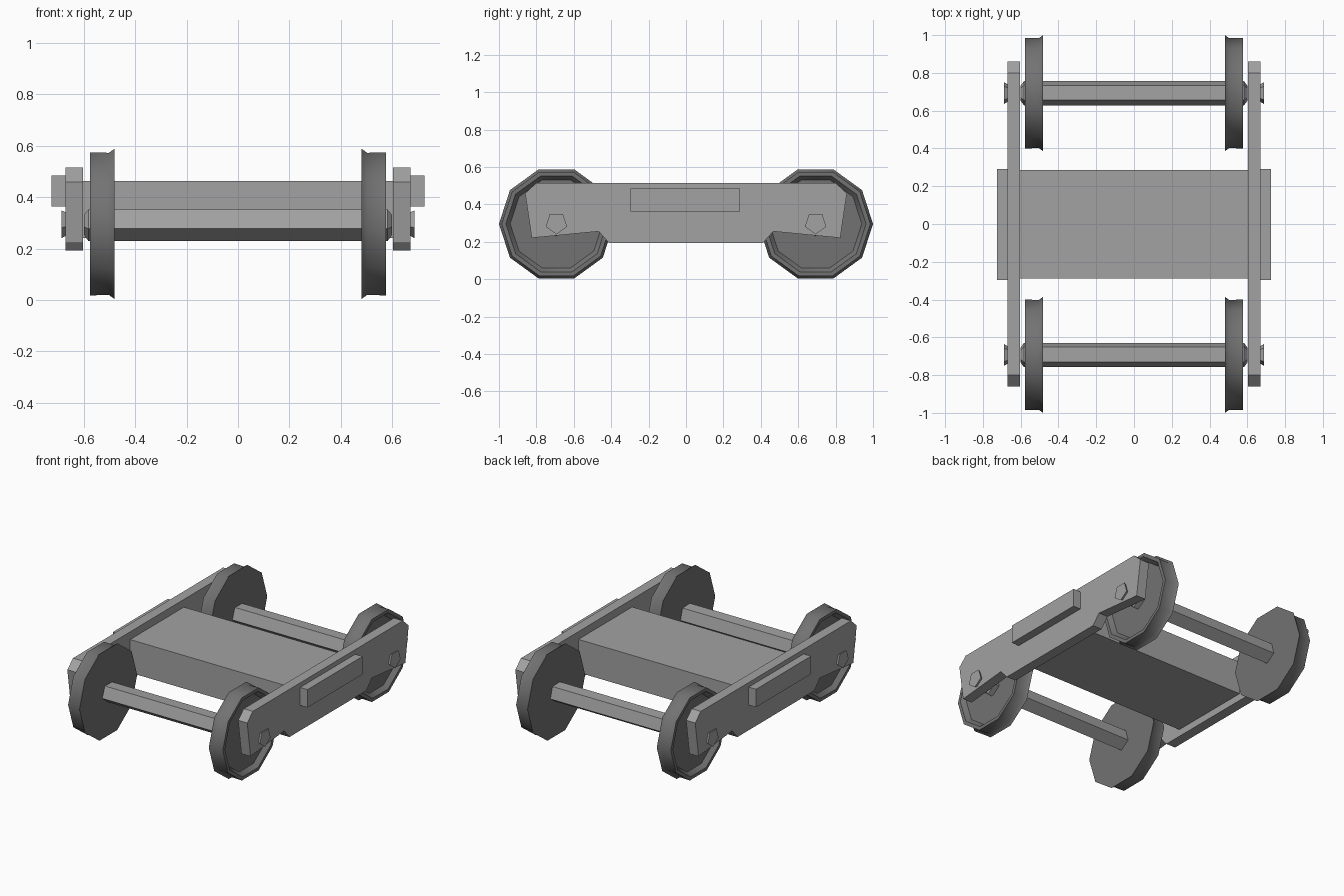
import bpy, bmesh, math

if "Cube" in bpy.data.objects:
    bpy.data.objects.remove(bpy.data.objects["Cube"])


def material(name, v):
    m = bpy.data.materials.new(name)
    m.diffuse_color = (v, v, v, 1)
    m.use_nodes = True
    m.node_tree.nodes["Principled BSDF"].inputs["Base Color"].default_value = m.diffuse_color
    return m


FRAME = material("light_grey_metal", 0.36)
WHEEL = material("dark_grey_steel", 0.17)


def finish(bm, name, mat):
    bmesh.ops.recalc_face_normals(bm, faces=bm.faces)
    me = bpy.data.meshes.new(name)
    bm.to_mesh(me)
    bm.free()
    me.materials.append(mat)
    ob = bpy.data.objects.new(name, me)
    bpy.context.collection.objects.link(ob)
    return ob


def box(name, lo, hi, mat):
    bm = bmesh.new()
    bmesh.ops.create_cube(bm, size=1)
    for v in bm.verts:
        for i in range(3):
            v.co[i] = (lo[i] + hi[i]) / 2 + v.co[i] * (hi[i] - lo[i])
    return finish(bm, name, mat)


def lathe(name, profile, sides, phase, cy, cz, mat, sx=1):
    """Closed solid around an x-aligned axis; profile is (x, radius)."""
    bm = bmesh.new()
    rings = []
    for x, r in profile:
        ring = []
        for i in range(sides):
            a = math.radians(phase) + 2 * math.pi * i / sides
            ring.append(bm.verts.new((sx * x, cy + r * math.cos(a), cz + r * math.sin(a))))
        rings.append(ring)
    for a, b in zip(rings, rings[1:]):
        for i in range(sides):
            j = (i + 1) % sides
            bm.faces.new((a[i], a[j], b[j], b[i]))
    bm.faces.new(rings[0])
    bm.faces.new(rings[-1])
    return finish(bm, name, mat)


def extrude_x(name, outline, x0, x1, mat):
    bm = bmesh.new()
    f = bm.faces.new([bm.verts.new((x0, y, z)) for y, z in outline])
    ext = bmesh.ops.extrude_face_region(bm, geom=[f])["geom"]
    for v in ext:
        if isinstance(v, bmesh.types.BMVert):
            v.co.x = x1
    return finish(bm, name, mat)


CZ = 0.296
wheel_profile = [(0.482, 0.307), (0.503, 0.291), (0.577, 0.293),
                 (0.577, 0.270), (0.547, 0.247)]
axle_half = [(0.60, 0.042), (0.583, 0.067)]
cap_profile = [(0.655, 0.046), (0.67, 0.050), (0.688, 0.060)]

# side frame outline, half of it mirrored across y = 0
half = [(0.41, 0.193), (0.467, 0.256), (0.825, 0.221), (0.86, 0.46), (0.80, 0.515)]
outline = half + [(-y, z) for y, z in reversed(half)]

# cross beam between the side frames
box("bolster", (-0.605, -0.288, 0.24), (0.605, 0.285, 0.463), FRAME)

for side, sx in (("left", -1), ("right", 1)):
    # side frame and its outer block
    extrude_x(side + "_side_frame", outline, sx * 0.603, sx * 0.671, FRAME)
    xs = sorted((sx * 0.66, sx * 0.726))
    box(side + "_side_block", (xs[0], -0.296, 0.363), (xs[1], 0.29, 0.484), FRAME)

for end, cy in (("front", -0.693), ("rear", 0.693)):
    # axle with tapered ends
    prof = [(-x, r) for x, r in axle_half] + axle_half[::-1]
    lathe(end + "_axle", prof, 5, 52, cy, CZ, FRAME)
    for side, sx in (("left", -1), ("right", 1)):
        # axle cap and flanged wheel
        lathe(f"{end}_{side}_axle_cap", cap_profile, 5, 54, cy, CZ + 0.004, FRAME, sx)
        w = lathe(f"{end}_{side}_wheel", wheel_profile, 10, 0, cy, CZ, WHEEL, sx)
        bpy.ops.object.select_all(action='DESELECT')
        w.select_set(True)
        bpy.context.view_layer.objects.active = w
        bpy.ops.object.shade_smooth_by_angle(angle=math.radians(38))
